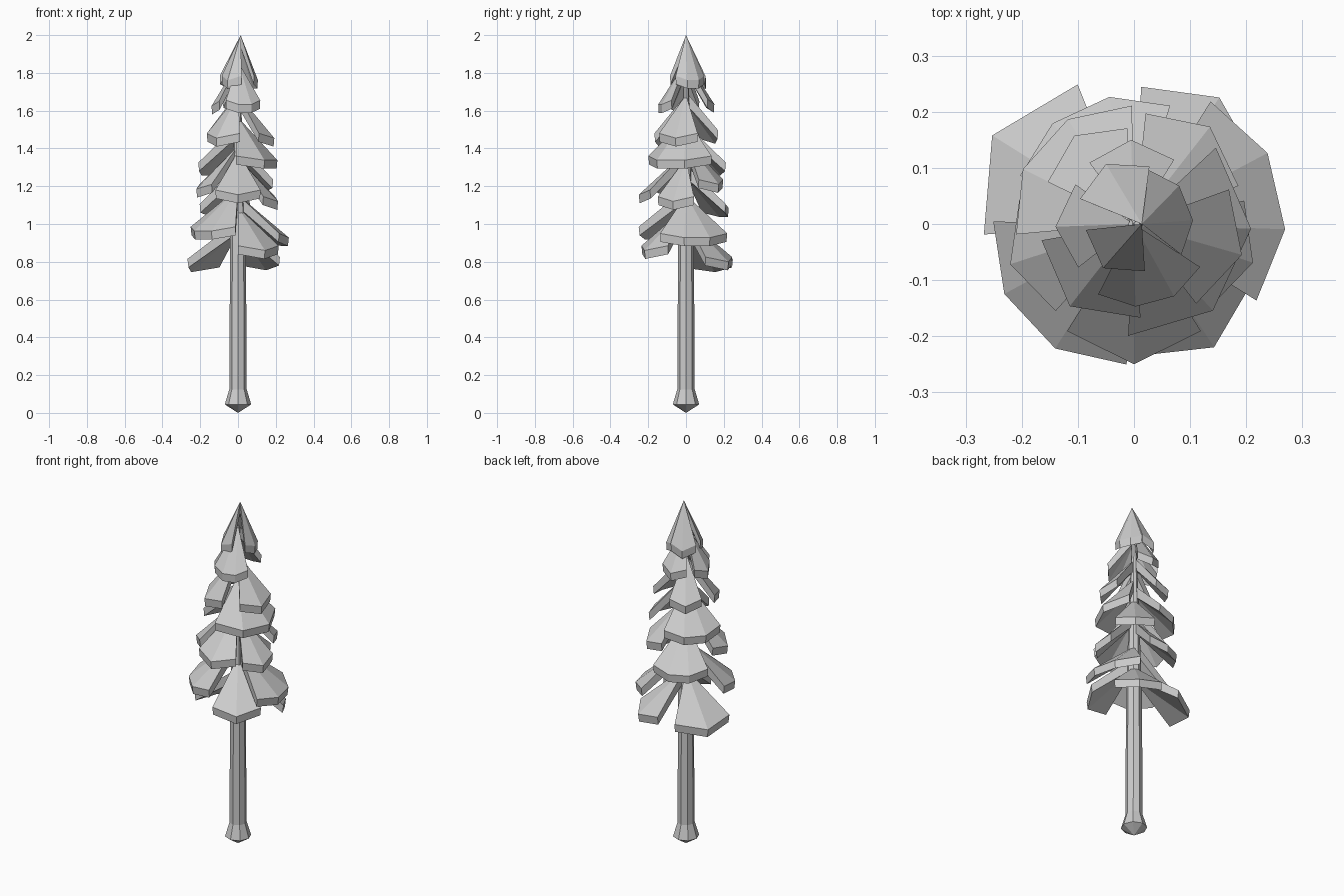
import bpy, bmesh
from math import sin, cos, radians

cube = bpy.data.objects.get("Cube")
if cube:
    bpy.data.objects.remove(cube, do_unlink=True)

grey = bpy.data.materials.new("plain grey")
grey.use_nodes = True
color = (0.6, 0.6, 0.6, 1)
grey.diffuse_color = color
grey.node_tree.nodes["Principled BSDF"].inputs["Base Color"].default_value = color


def finish(bm, name):
    bmesh.ops.recalc_face_normals(bm, faces=bm.faces)
    mesh = bpy.data.meshes.new(name)
    bm.to_mesh(mesh)
    bm.free()
    mesh.materials.append(grey)
    obj = bpy.data.objects.new(name, mesh)
    bpy.context.collection.objects.link(obj)


def trunk(profile, sides=8):
    """Faceted trunk lofted through (radius, height) rings."""
    bm = bmesh.new()
    rings = []
    for r, z in profile:
        rings.append([bm.verts.new((r * cos(radians(360 * i / sides)),
                                    r * sin(radians(360 * i / sides)), z)) for i in range(sides)])
    for low, high in zip(rings, rings[1:]):
        for i in range(sides):
            j = (i + 1) % sides
            bm.faces.new((low[i], low[j], high[j], high[i]))
    foot = bm.verts.new((0, 0, 0))
    for i in range(sides):
        bm.faces.new((foot, rings[0][(i + 1) % sides], rings[0][i]))
    bm.faces.new(rings[-1])
    finish(bm, "trunk")


def bough(name, angle, bottom, radius, spread, segments=2, drop=0.23, lip=0.045, apex_x=0.0):
    """Wedge-shaped fan of needles: apex at the trunk, thick drooping rim."""
    bm = bmesh.new()
    top_apex = bm.verts.new((apex_x, 0, bottom + lip + drop))
    low_apex = bm.verts.new((apex_x, 0, bottom + drop - 0.02))
    taper = 0.05 * (4 - segments)
    tops, lows = [], []
    for i in range(segments + 1):
        t = 2 * i / segments - 1
        a = radians(angle + t * spread)
        r = radius * (1 - taper * t * t)
        z = bottom + 0.025 * t * t
        tops.append(bm.verts.new((r * cos(a), r * sin(a), z + lip)))
        lows.append(bm.verts.new((r * cos(a) * 0.98, r * sin(a) * 0.98, z)))
    for i in range(segments):
        bm.faces.new((top_apex, tops[i], tops[i + 1]))
        bm.faces.new((low_apex, lows[i + 1], lows[i]))
        bm.faces.new((tops[i], lows[i], lows[i + 1], tops[i + 1]))
    for k in (0, -1):
        bm.faces.new((top_apex, tops[k], lows[k], low_apex))
    finish(bm, name)


trunk([(0.07, 0.045), (0.046, 0.125), (0.042, 0.9), (0.022, 1.5), (0.01, 1.85)])

# Boughs from the ground up: angle, rim height, radius, half spread, rim segments
boughs = [
    (148, 0.745, 0.298, 36, 2), (56, 0.755, 0.272, 31, 2), (-57, 0.815, 0.262, 33, 2),
    (13, 0.88, 0.271, 45, 3), (-137, 0.915, 0.264, 44, 3), (115, 1.035, 0.232, 42, 3),
    (-18, 1.075, 0.223, 30, 2), (-90, 1.11, 0.25, 32, 2), (-162, 1.14, 0.232, 30, 2),
    (52, 1.165, 0.22, 32, 2), (138, 1.255, 0.222, 47, 3), (-25, 1.29, 0.21, 68, 3),
    (-128, 1.41, 0.186, 42, 2), (-16, 1.41, 0.2, 36, 2), (124, 1.425, 0.19, 30, 2),
    (-75, 1.585, 0.148, 42, 3), (182, 1.58, 0.14, 36, 2), (92, 1.59, 0.15, 34, 2),
]
for n, (angle, z, r, spread, segs) in enumerate(boughs, 1):
    bough(f"bough_{n:02d}", angle, z, r, spread, segs)

# Pointed crown of three overlapping boughs
crown = [(22, 0.106, 55, 3), (-125, 0.096, 48, 2), (115, 0.118, 40, 2)]
for n, (angle, r, spread, segs) in enumerate(crown, 1):
    bough(f"crown_bough_{n}", angle, 1.715, r, spread, segs, drop=0.24, apex_x=0.014)
